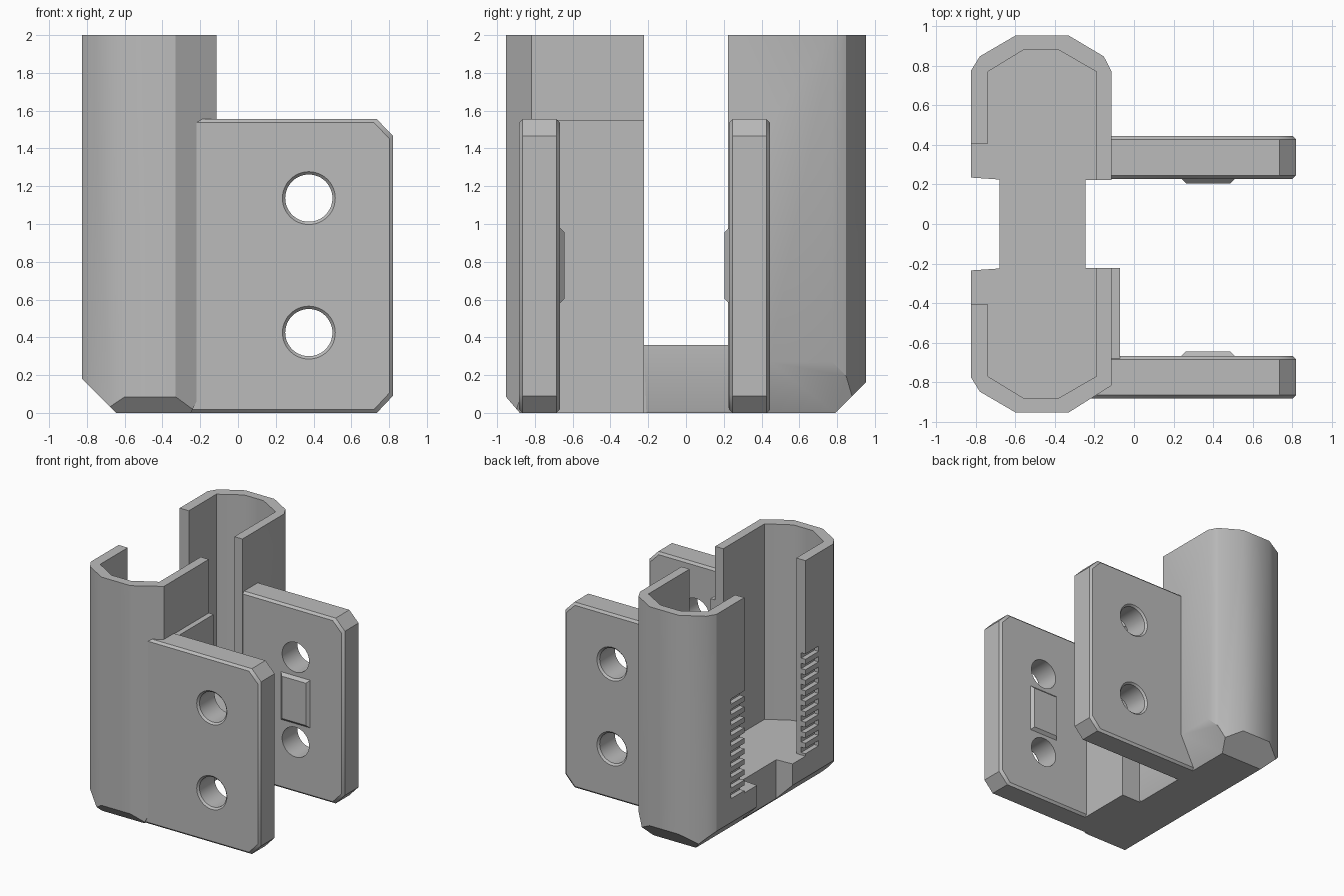
import bpy, bmesh, math
from mathutils import Vector

cube = bpy.data.objects.get("Cube")
if cube:
    bpy.data.objects.remove(cube, do_unlink=True)

grey = bpy.data.materials.new("plain grey")
grey.use_nodes = True
colour = (0.5, 0.5, 0.5, 1)
grey.diffuse_color = colour
grey.node_tree.nodes["Principled BSDF"].inputs["Base Color"].default_value = colour


def loft(name, rings, planes=()):
    """Closed solid through rings of points, trimmed by (point, outward normal) planes."""
    bm = bmesh.new()
    loops = [[bm.verts.new(p) for p in ring] for ring in rings]
    n = len(loops[0])
    for a, b in zip(loops, loops[1:]):
        for i in range(n):
            j = (i + 1) % n
            bm.faces.new((a[i], a[j], b[j], b[i]))
    bm.faces.new(loops[0])
    bm.faces.new(loops[-1])
    for point, normal in planes:
        geom = bm.verts[:] + bm.edges[:] + bm.faces[:]
        bmesh.ops.bisect_plane(bm, geom=geom, plane_co=point, plane_no=normal, clear_outer=True)
        bmesh.ops.holes_fill(bm, edges=[e for e in bm.edges if e.is_boundary], sides=0)
    bmesh.ops.recalc_face_normals(bm, faces=bm.faces[:])
    mesh = bpy.data.meshes.new(name)
    bm.to_mesh(mesh)
    bm.free()
    mesh.materials.append(grey)
    ob = bpy.data.objects.new(name, mesh)
    bpy.context.collection.objects.link(ob)
    return ob


def box(name, x, y, z):
    return loft(name, [[(x[0], y[0], h), (x[1], y[0], h), (x[1], y[1], h), (x[0], y[1], h)] for h in z])


def prism(name, outline, z0, z1, planes=()):
    return loft(name, [[(x, y, z) for x, y in outline] for z in (z0, z1)], planes)


def xz_ring(outline, y, inset=0):
    """Outline standing in the xz plane at depth y, shrunk by an inset."""
    xs, zs = zip(*outline)
    cx, cz = (min(xs) + max(xs)) / 2, (min(zs) + max(zs)) / 2
    fx = 1 - inset / (max(xs) - cx)
    fz = 1 - inset / (max(zs) - cz)
    return [(cx + (x - cx) * fx, y, cz + (z - cz) * fz) for x, z in outline]


def combine(target, tool, operation):
    """Apply a boolean and discard the tool."""
    mod = target.modifiers.new("join", 'BOOLEAN')
    mod.object, mod.operation, mod.solver = tool, operation, 'EXACT'
    bpy.context.view_layer.update()
    graph = bpy.context.evaluated_depsgraph_get()
    mesh = bpy.data.meshes.new_from_object(target.evaluated_get(graph))
    target.modifiers.clear()
    target.data = mesh
    bpy.data.objects.remove(tool, do_unlink=True)


# Outer sleeve, with its lower edges chamfered
outer = [(-0.6, -0.953), (-0.33, -0.953), (-0.115, -0.818),
         (-0.115, 0.775), (-0.153, 0.848), (-0.33, 0.953), (-0.6, 0.953),
         (-0.78, 0.848), (-0.825, 0.775), (-0.825, -0.775), (-0.78, -0.848)]
chamfers = [((0, -0.88, 0), (0, -0.085, -0.073)),
            ((0, 0.79, 0), (0, 1, -1)),
            ((-0.645, 0, 0), (-1, 0, -1)),
            ((-0.25, 0, 0), (0.27, 0, -0.135))]
body = prism("sleeve_body", outer, 0, 2, chamfers)

# Two mounting plates and the thickened wall next to one of them
plate = [(-0.3, 0), (0.735, 0), (0.82, 0.09), (0.82, 1.467), (0.735, 1.555), (-0.3, 1.555)]
plates = [(-0.883, -0.667), (0.228, 0.445)]
for y0, y1 in plates:
    rings = [xz_ring(plate, y0, 0.018), xz_ring(plate, y0 + 0.018),
             xz_ring(plate, y1 - 0.018), xz_ring(plate, y1, 0.018)]
    combine(body, loft("plate", rings), 'UNION')
combine(body, box("thick_wall", (-0.3, -0.07), (-0.7, -0.21), (0, 1.55)), 'UNION')

# Hollow inside, side openings and base notches
inner = [(-0.56, -0.88), (-0.38, -0.88), (-0.19, -0.77), (-0.19, 0.77),
         (-0.38, 0.88), (-0.56, 0.88), (-0.74, 0.77), (-0.74, -0.77)]
combine(body, prism("hollow", inner, 0.36, 2.1), 'DIFFERENCE')
combine(body, box("wide_opening", (-1, -0.5), (-0.405, 0.405), (0.36, 2.1)), 'DIFFERENCE')
combine(body, box("narrow_opening", (-0.245, 0.05), (-0.223, 0.223), (-0.1, 2.1)), 'DIFFERENCE')
notch = [(-0.9, -0.24), (-0.68, -0.225), (-0.68, 0.225), (-0.9, 0.24)]
combine(body, prism("base_notch", notch, -0.1, 0.5), 'DIFFERENCE')

# Rows of grip grooves beside the wide opening
for side in (-1, 1):
    ys = sorted((side * 0.39, side * 0.58))
    for i in range(10):
        z = 0.38 + i * 0.088
        combine(body, box("groove", (-0.9, -0.785), ys, (z, z + 0.045)), 'DIFFERENCE')

# Bolt holes, countersunk on the outer face of each plate
for (y0, y1), out in zip(plates, (-1, 1)):
    face, back = (y0, y1) if out < 0 else (y1, y0)
    for z in (0.425, 1.137):
        def circle(r):
            return [(0.375 + r * math.cos(a), z + r * math.sin(a))
                    for a in (math.tau * k / 48 for k in range(48))]
        rings = [xz_ring(circle(0.15), face + out * 0.01),
                 xz_ring(circle(0.125), face - out * 0.015),
                 xz_ring(circle(0.125), back - out * 0.05)]
        combine(body, loft("bolt_hole", rings), 'DIFFERENCE')

# Raised pads on the facing sides of the plates
pad = [(0.24, 0.58), (0.51, 0.58), (0.51, 0.98), (0.24, 0.98)]
pads = []
for name, y, d in (("front_pad", -0.667, 1), ("back_pad", 0.228, -1)):
    pads.append(loft(name, [xz_ring(pad, y - d * 0.01), xz_ring(pad, y),
                            xz_ring(pad, y + d * 0.023, 0.023)]))

# Smooth the rounded walls, keep real edges sharp
bpy.ops.object.select_all(action='DESELECT')
body.select_set(True)
bpy.context.view_layer.objects.active = body
bpy.ops.object.shade_smooth_by_angle(angle=math.radians(31.5))
